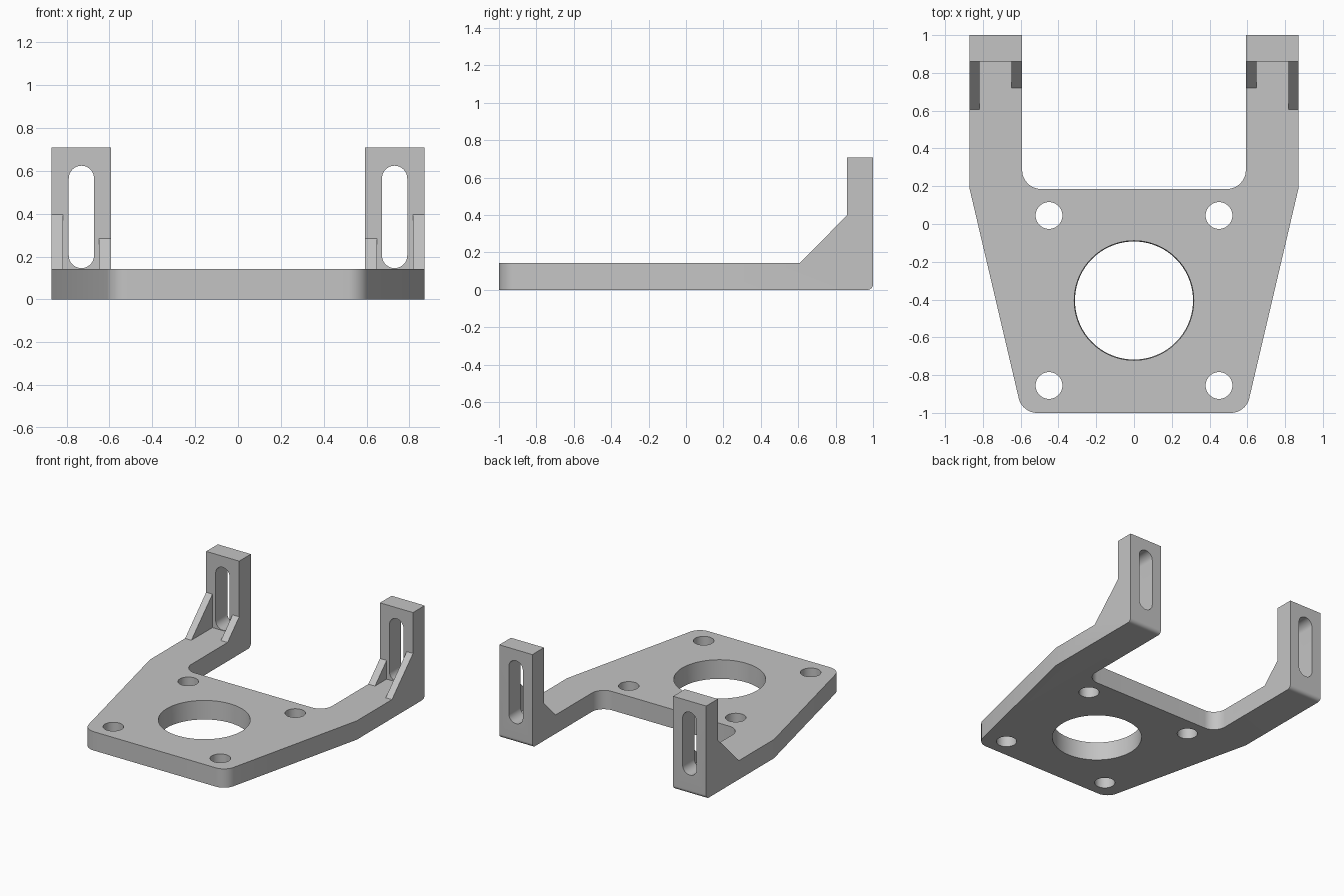
import bpy, bmesh, math
from mathutils import Vector

if "Cube" in bpy.data.objects:
    bpy.data.objects.remove(bpy.data.objects["Cube"], do_unlink=True)

THICK = 0.143      # base plate thickness
HEIGHT = 0.708     # top of the uprights
WALL = 0.86        # front face of the uprights
OUT, INN = 0.87, 0.592   # outer and inner side of each arm

grey = bpy.data.materials.new("light_grey")
grey.use_nodes = True
grey.diffuse_color = (0.55, 0.55, 0.55, 1)
grey.node_tree.nodes["Principled BSDF"].inputs["Base Color"].default_value = (0.55, 0.55, 0.55, 1)


def rounded(points, steps=10):
    """Turn (u, v, radius) corners into an outline with arcs."""
    result = []
    n = len(points)
    for i, (u, v, r) in enumerate(points):
        p = Vector((u, v, 0))
        if r == 0:
            result.append(p)
            continue
        a = (Vector((*points[i - 1][:2], 0)) - p).normalized()
        b = (Vector((*points[(i + 1) % n][:2], 0)) - p).normalized()
        half = a.angle(b) / 2
        centre = p + (a + b).normalized() * (r / math.sin(half))
        start = p + a * (r / math.tan(half)) - centre
        end = p + b * (r / math.tan(half)) - centre
        result += [centre + start.lerp(end, k / steps).normalized() * r for k in range(steps + 1)]
    # Drop repeated points where two arcs meet
    return [p for i, p in enumerate(result) if (p - result[i - 1]).length > 0.0001]


def prism(name, points, axis, low, high):
    """Build a closed solid from a rounded outline along an axis."""
    place = {"x": lambda p, d: (d, p.x, p.y),
             "y": lambda p, d: (p.x, d, p.y),
             "z": lambda p, d: (p.x, p.y, d)}[axis]
    bm = bmesh.new()
    outline = rounded(points)
    first = [bm.verts.new(place(p, low)) for p in outline]
    last = [bm.verts.new(place(p, high)) for p in outline]
    bm.faces.new(first)
    bm.faces.new(last[::-1])
    for i in range(len(outline)):
        bm.faces.new((first[i - 1], last[i - 1], last[i], first[i]))
    return finish(name, bm)


def round_cutter(name, x, y, r_low, r_high, segments):
    bm = bmesh.new()
    bmesh.ops.create_cone(bm, cap_ends=True, segments=segments, radius1=r_low, radius2=r_high, depth=0.4)
    bmesh.ops.translate(bm, vec=(x, y, THICK / 2), verts=bm.verts[:])
    return finish(name, bm)


def finish(name, bm):
    bmesh.ops.recalc_face_normals(bm, faces=bm.faces[:])
    mesh = bpy.data.meshes.new(name)
    bm.to_mesh(mesh)
    bm.free()
    mesh.materials.append(grey)
    obj = bpy.data.objects.new(name, mesh)
    bpy.context.scene.collection.objects.link(obj)
    return obj


def carve(target, cutter, operation="DIFFERENCE"):
    cutter.hide_render = True
    mod = target.modifiers.new(cutter.name, "BOOLEAN")
    mod.operation, mod.solver, mod.object = operation, "EXACT", cutter
    bpy.context.view_layer.objects.active = target
    bpy.context.view_layer.update()
    bpy.ops.object.modifier_apply(modifier=mod.name)
    bpy.data.objects.remove(cutter, do_unlink=True)


# Side silhouette: plate, sloping gusset and upright
bracket = prism("mounting_bracket", [
    (-1.1, 0, 0), (1, 0, 0.03), (1, HEIGHT, 0), (WALL, HEIGHT, 0),
    (WALL, 0.397, 0), (0.607, THICK, 0), (-1.1, THICK, 0)], "x", -1.1, 1.1)

# Plan outline: tapered plate with two arms
right_half = [(0.592, -1, 0.1), (OUT, 0.185, 0), (OUT, 1.1, 0), (INN, 1.1, 0), (INN, 0.185, 0.1)]
left_half = [(-x, y, r) for x, y, r in reversed(right_half)]
carve(bracket, prism("plan_outline", right_half + left_half, "z", -0.1, 0.9), "INTERSECT")

# Large bore and four screw holes
carve(bracket, round_cutter("bore", 0, -0.405, 0.309, 0.32, 96))
for x in (-0.45, 0.45):
    for y in (0.045, -0.855):
        carve(bracket, round_cutter("screw_hole", x, y, 0.071, 0.071, 40))

for side in (-1, 1):
    # Open pocket between the gussets
    carve(bracket, prism("pocket", [
        (0.5, THICK, 0), (WALL, THICK, 0), (WALL, 0.5, 0), (0.5, 0.5, 0)],
        "x", side * 0.648, side * 0.817))
    # Trim the inner gusset to its lower slope
    carve(bracket, prism("inner_trim", [
        (0.5, THICK, 0), (0.72, THICK, 0), (WALL, 0.285, 0), (WALL, 0.5, 0), (0.5, 0.5, 0)],
        "x", side * 0.5, side * 0.648))
    # Vertical adjustment slot
    low, high, r = 0.146, 0.624, 0.059
    mid = side * 0.731
    carve(bracket, prism("slot", [
        (mid - r, low, r), (mid + r, low, r), (mid + r, high, r), (mid - r, high, r)],
        "y", 0.8, 1.1))

# Smooth round surfaces, keep sharp edges
bpy.ops.object.select_all(action="DESELECT")
bracket.select_set(True)
bpy.context.view_layer.objects.active = bracket
bpy.ops.object.shade_smooth_by_angle(angle=math.radians(30))
